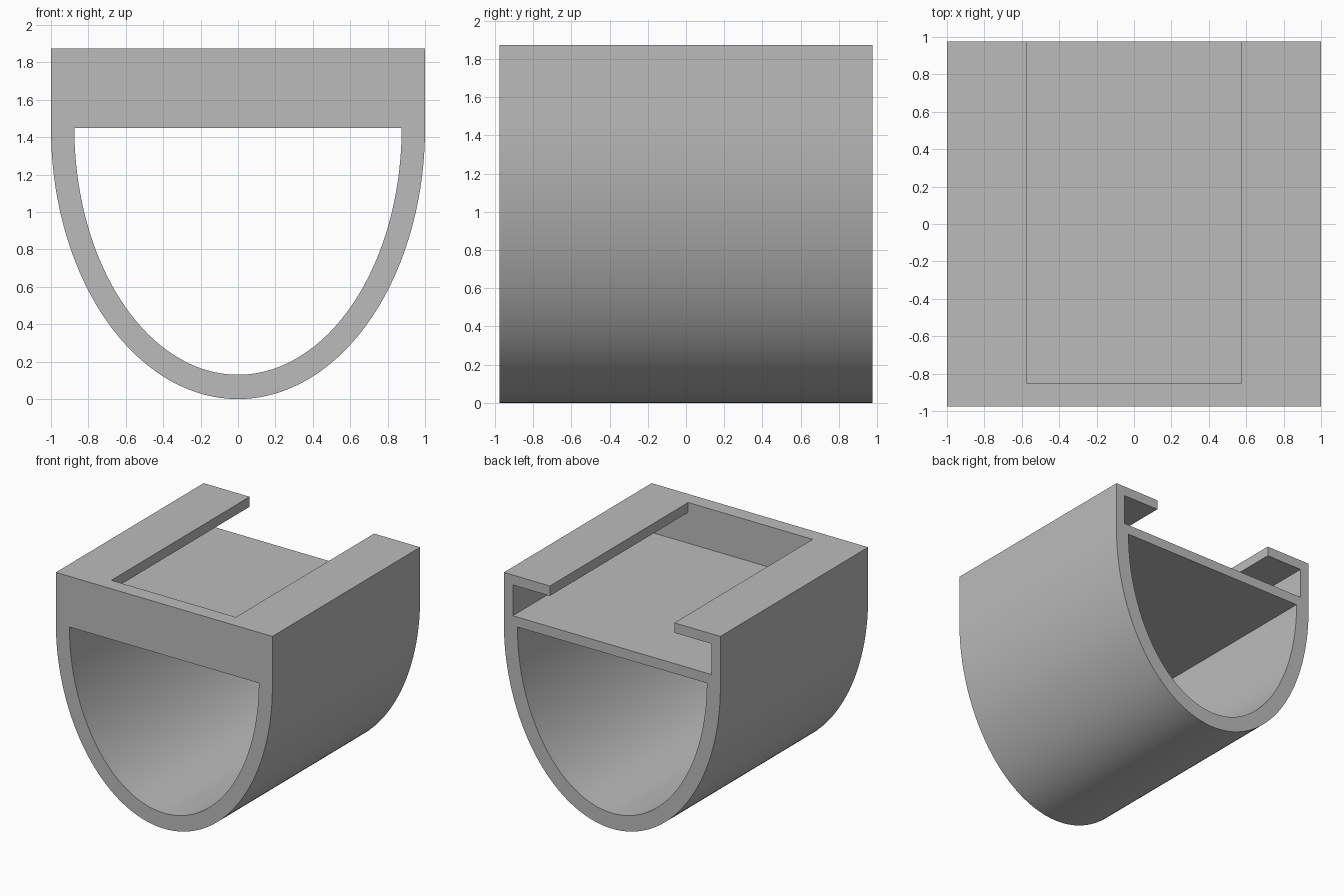
import bpy, bmesh, math

if "Cube" in bpy.data.objects:
    bpy.data.objects.remove(bpy.data.objects["Cube"], do_unlink=True)

# Main dimensions
HALF_W, HALF_L, TOP = 1.0, 0.975, 1.873
ARCH_Z = 1.45          # height where the curved cradle meets the straight sides
WALL = 0.083           # thickness of slot walls, floor and lips
SLOT_FRONT = -0.85     # closed end of the slot
SEGMENTS = 96

grey = bpy.data.materials.new("light grey")
grey.use_nodes = True
colour = (0.5, 0.5, 0.5, 1)
grey.diffuse_color = colour
grey.node_tree.nodes["Principled BSDF"].inputs["Base Color"].default_value = colour


def half_ellipse(rx, rz):
    """Lower half of an ellipse in the xz plane, from +x to -x."""
    angles = [math.pi * i / SEGMENTS for i in range(SEGMENTS + 1)]
    return [(rx * math.cos(a), ARCH_Z - rz * math.sin(a)) for a in angles]


def rectangle(half_width, z0, z1):
    return [(half_width, z0), (-half_width, z0), (-half_width, z1), (half_width, z1)]


def prism(name, profile, y0, y1):
    """Extrude an xz profile along y."""
    bm = bmesh.new()
    face = bm.faces.new([bm.verts.new((x, y0, z)) for x, z in profile])
    moved = bmesh.ops.extrude_face_region(bm, geom=[face])["geom"]
    verts = [g for g in moved if isinstance(g, bmesh.types.BMVert)]
    bmesh.ops.translate(bm, vec=(0, y1 - y0, 0), verts=verts)
    bmesh.ops.recalc_face_normals(bm, faces=bm.faces)
    mesh = bpy.data.meshes.new(name)
    bm.to_mesh(mesh)
    bm.free()
    obj = bpy.data.objects.new(name, mesh)
    obj.data.materials.append(grey)
    bpy.context.collection.objects.link(obj)
    return obj


# U-shaped outer block
body = prism("slotted_cradle",
             half_ellipse(HALF_W, ARCH_Z) + [(-HALF_W, TOP), (HALF_W, TOP)],
             -HALF_L, HALF_L)

# Through tunnel, undercut slot open at the back, and narrower top opening
cutters = [
    prism("tunnel_cutter", half_ellipse(0.875, 1.32), -1.2, 1.2),
    prism("slot_cutter", rectangle(HALF_W - WALL, ARCH_Z + WALL, TOP - WALL), SLOT_FRONT, 1.2),
    prism("opening_cutter", rectangle(0.575, ARCH_Z + 2 * WALL, TOP + 0.2), SLOT_FRONT, 1.2),
]

bpy.ops.object.select_all(action="DESELECT")
bpy.context.view_layer.objects.active = body
body.select_set(True)
for cutter in cutters:
    cutter.hide_render = True
    cut = body.modifiers.new(cutter.name, "BOOLEAN")
    cut.operation = "DIFFERENCE"
    cut.solver = "EXACT"
    cut.object = cutter
    bpy.ops.object.modifier_apply(modifier=cut.name)
    bpy.data.objects.remove(cutter, do_unlink=True)

bpy.ops.object.shade_smooth_by_angle(angle=math.radians(30))
